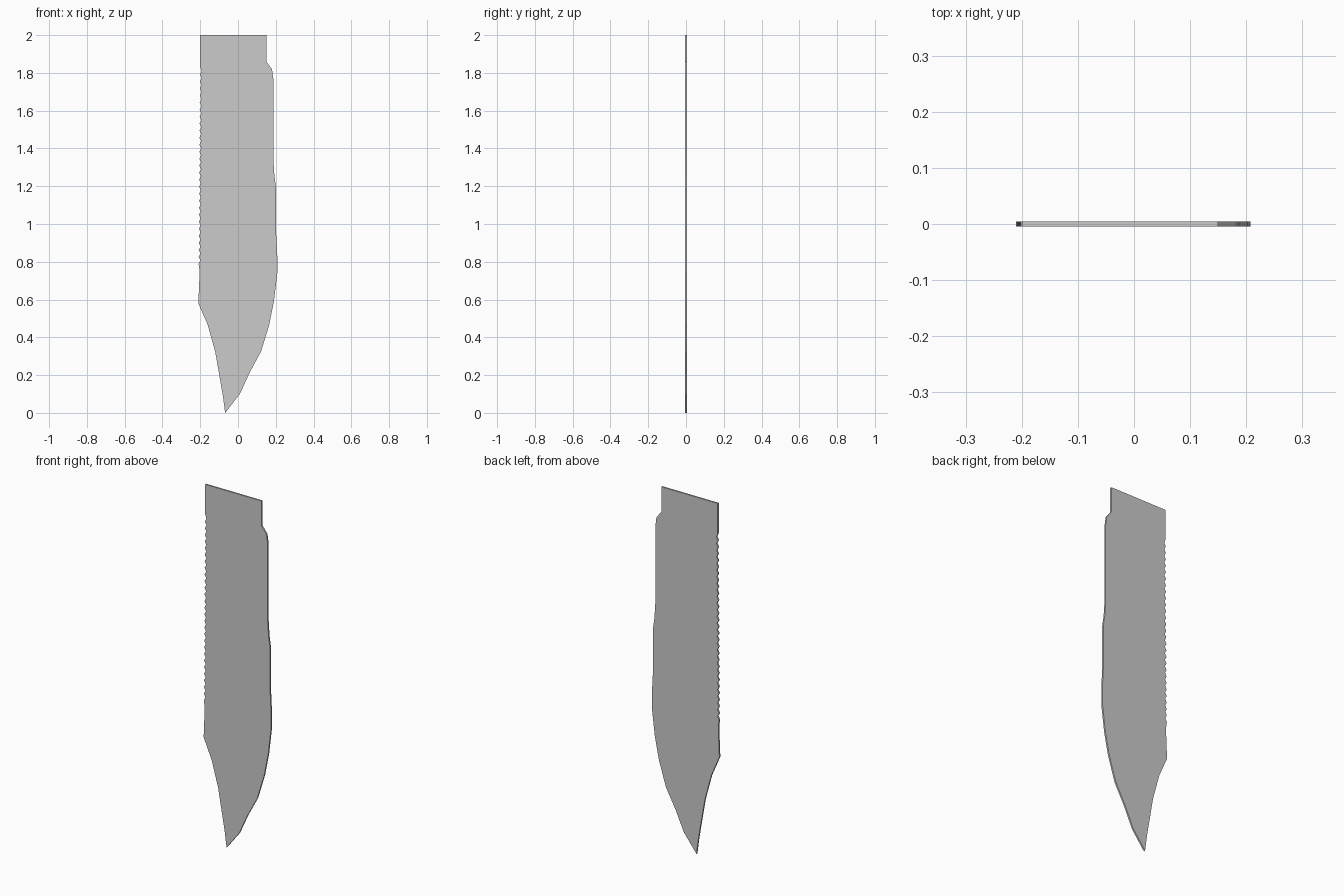
import bpy, bmesh

if "Cube" in bpy.data.objects:
    bpy.data.objects.remove(bpy.data.objects["Cube"])

HALF_THICKNESS = 0.0045

# Cutting edge, from the point up to the shoulder and squared top
edge = [(-0.068, 0.0), (0.01, 0.10), (0.06, 0.21), (0.122, 0.325), (0.165, 0.465),
        (0.19, 0.59), (0.208, 0.74), (0.208, 0.83), (0.202, 0.95), (0.202, 1.19),
        (0.193, 1.25), (0.187, 1.34), (0.187, 1.77), (0.18, 1.82), (0.15, 1.86),
        (0.15, 2.0), (-0.20, 2.0), (-0.20, 1.83)]

# Saw teeth down the spine, leaning slightly outward toward the point
teeth = []
count, top, bottom = 28, 1.81, 0.77
pitch = (top - bottom) / count
for i in range(count):
    z = top - i * pitch
    lean = -0.007 * i / count
    teeth += [(-0.192 + lean, z), (-0.202 + lean, z - pitch * 0.5)]

# Clipped back running to the point
clip = [(-0.203, 0.75), (-0.21, 0.58), (-0.16, 0.465), (-0.12, 0.32), (-0.08, 0.09)]

# Extrude the outline into a thin plate
bm = bmesh.new()
face = bm.faces.new([bm.verts.new((x, -HALF_THICKNESS, z)) for x, z in edge + teeth + clip])
ext = bmesh.ops.extrude_face_region(bm, geom=[face])
moved = [g for g in ext["geom"] if isinstance(g, bmesh.types.BMVert)]
bmesh.ops.translate(bm, verts=moved, vec=(0, 2 * HALF_THICKNESS, 0))
bmesh.ops.recalc_face_normals(bm, faces=bm.faces[:])
bmesh.ops.triangulate(bm, faces=[f for f in bm.faces if len(f.verts) > 4])

mesh = bpy.data.meshes.new("blade")
bm.to_mesh(mesh)
bm.free()
bpy.context.collection.objects.link(bpy.data.objects.new("blade", mesh))
